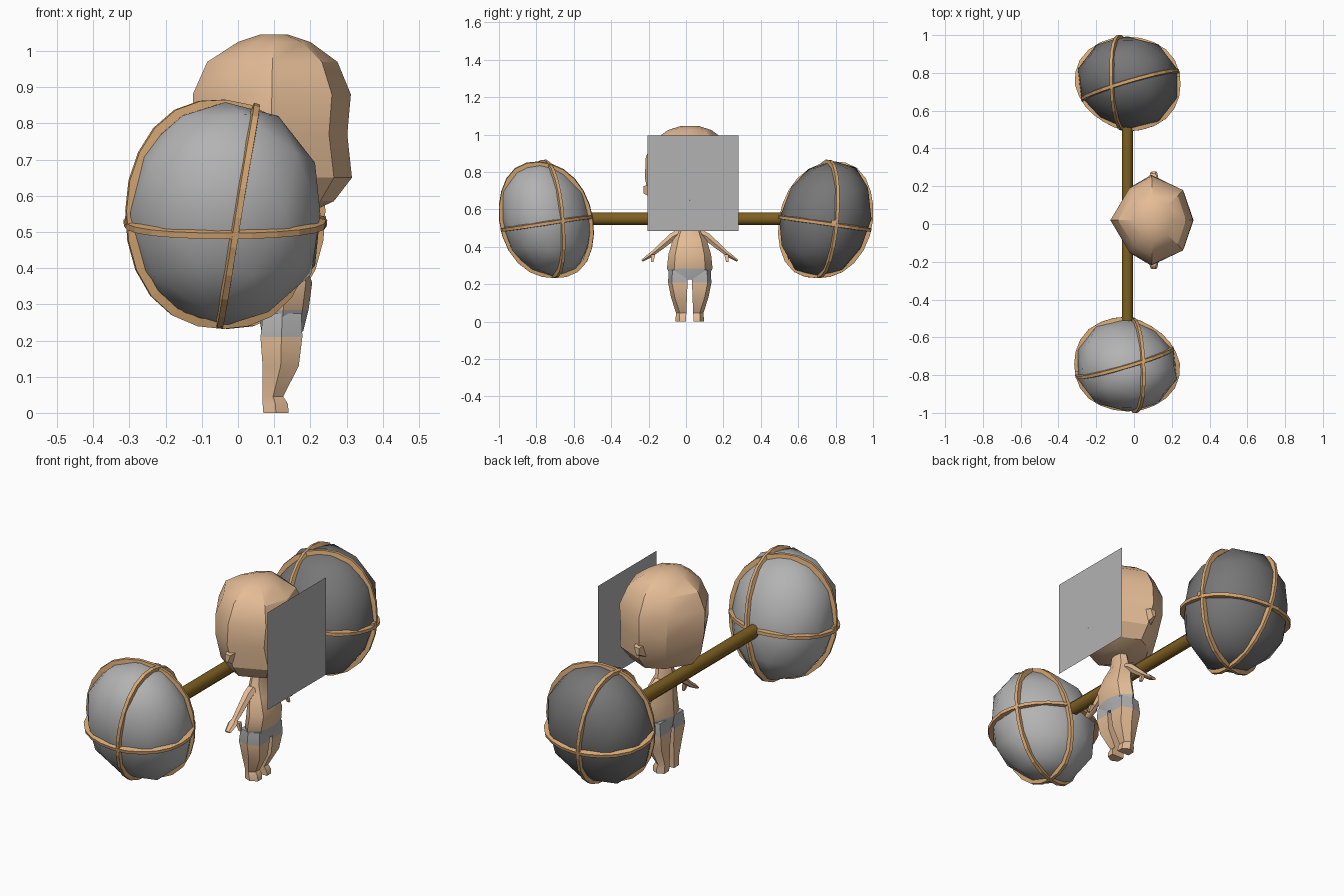
import bpy, bmesh, math
from mathutils import Vector

if "Cube" in bpy.data.objects:
    bpy.data.objects.remove(bpy.data.objects["Cube"])

def material(name, rgb):
    m = bpy.data.materials.new(name)
    m.diffuse_color = (*rgb, 1)
    m.use_nodes = True
    m.node_tree.nodes["Principled BSDF"].inputs["Base Color"].default_value = m.diffuse_color
    return m

SKIN = material("skin", (0.78, 0.505, 0.305))
STONE = material("stone grey", (0.45, 0.45, 0.45))
DARK = material("dark stone grey", (0.185, 0.185, 0.185))
ROPE = material("rope tan", (0.69, 0.40, 0.175))
WOOD = material("dark wood", (0.21, 0.115, 0.015))

CY = 0.02                                   # the figure's middle in y

def finish(name, bm, mats, smooth=None, rule=None):
    bmesh.ops.recalc_face_normals(bm, faces=bm.faces[:])
    if rule:
        for f in bm.faces:
            f.material_index = rule(f.calc_center_median())
    me = bpy.data.meshes.new(name)
    bm.to_mesh(me)
    bm.free()
    for m in mats:
        me.materials.append(m)
    ob = bpy.data.objects.new(name, me)
    bpy.context.collection.objects.link(ob)
    if smooth:
        bpy.ops.object.select_all(action='DESELECT')
        ob.select_set(True)
        bpy.context.view_layer.objects.active = ob
        bpy.ops.object.shade_smooth_by_angle(angle=math.radians(smooth))
    return ob

def loft(name, rings, mats, smooth=None, rule=None, closed=False):
    """Skin a list of equal point rings, capped unless it closes on itself."""
    bm = bmesh.new()
    vs = [[bm.verts.new(p) for p in r] for r in rings]
    n = len(vs[0])
    pairs = list(zip(vs, vs[1:])) + ([(vs[-1], vs[0])] if closed else [])
    for a, b in pairs:
        for i in range(n):
            j = (i + 1) % n
            bm.faces.new((a[i], a[j], b[j], b[i]))
    if not closed:
        bm.faces.new(vs[0])
        bm.faces.new(vs[-1])
    return finish(name, bm, mats, smooth, rule)

def oval(z, x0, x1, hw):
    """Eight-sided body section, flatter at the front (+x)."""
    half = [(1, 0), (.88, .68), (.5, 1), (.23, .72), (0, 0)]
    pts = half + [(a, -b) for a, b in half[3:0:-1]]
    return [(x0 + a * (x1 - x0), CY + b * hw, z) for a, b in pts]

# head
loft("head", [oval(*r) for r in [
    (.555, .03, .2, .09), (.585, -.05, .265, .165), (.65, -.10, .315, .215),
    (.77, -.12, .302, .24), (.88, -.125, .312, .235), (.97, -.085, .275, .19),
    (1.025, .0, .2, .115), (1.045, .06, .14, .05)]], [SKIN], 28)

# torso, with cloth below the waist
loft("torso", [oval(*r) for r in [
    (.225, .065, .18, .09), (.285, .055, .195, .122), (.36, .06, .205, .114),
    (.44, .06, .175, .09), (.50, .065, .145, .062), (.59, .08, .14, .04)]],
    [SKIN, STONE], 35, lambda c: int(c.z < .28))

for s, side in ((-1, "right"), (1, "left")):
    # small ears
    loft(side + "_ear", [[(x, CY + s * y, z) for x, z in sec] for y, sec in [
        (.20, [(.075, .665), (.11, .66), (.13, .735), (.075, .735)]),
        (.247, [(.085, .69), (.10, .685), (.115, .725), (.085, .725)])]], [SKIN], 60)

    # legs, the top belonging to the cloth
    loft(side + "_leg", [
        [(x0, CY + s * y0, z), (x1, CY + s * y0, z), (x1, CY + s * (y1 - .02), z),
         ((x0 + x1) / 2, CY + s * y1, z), (x0, CY + s * (y1 - .015), z)]
        for z, x0, x1, y0, y1 in [
            (0, .07, .14, .02, .075), (.025, .068, .138, .02, .075),
            (.045, .068, .125, .018, .073), (.13, .068, .168, .015, .1),
            (.21, .062, .178, .012, .116), (.275, .07, .175, .01, .112)]],
        [SKIN, STONE], 35, lambda c: int(c.z > .2))

    # arms with flat hands: path y, path z, half depth, half thickness
    loft(side + "_arm", [
        [(.105 + w * math.cos(t), CY + s * (y + .66 * h * math.sin(t)),
          z + .75 * h * math.sin(t))
         for t in (k * math.tau / 6 for k in range(6))]
        for y, z, w, h in [
            (.05, .475, .028, .026), (.09, .455, .026, .024), (.155, .40, .021, .019),
            (.195, .367, .017, .014), (.215, .352, .026, .014), (.255, .325, .017, .007)]],
        [SKIN], 40)
    loft(side + "_thumb", [
        [(x + a * r, CY + s * (y + b * r), z) for a, b in ((-1, -1), (1, -1), (1, 1), (-1, 1))]
        for x, y, z, r in [(.125, .195, .36, .011), (.14, .20, .32, .006)]], [SKIN])

# flat face plate just in front of the head
bm = bmesh.new()
bm.faces.new([bm.verts.new((.314, y, z)) for y, z in
              ((-.205, .485), (.28, .485), (.28, .995), (-.205, .995))])
finish("face_plate", bm, [STONE])

# carrying pole
BX, BZ = -.035, .55
loft("pole", [[(BX + .032 * math.cos(t), y, BZ + .036 * math.sin(t))
               for t in ((k + .5) * math.tau / 8 for k in range(8))]
              for y in (-.56, .56)], [WOOD], 50)

def on_rock(u, k, lift=0.0):
    """Map a unit direction to the boulder surface; k = -1 turns it half round."""
    u = u.normalized()
    p = 2.15
    r = sum(abs(c) ** p for c in u) ** (-1 / p)
    r *= 1 + .012 * math.sin(4 * u.x + 1) * math.cos(5 * u.y + 3 * u.z)
    r *= 1 - .24 * max(0, u.x) * max(0, u.y)          # flatter inner corner
    r += lift
    z = .308 * u.z * r
    x, y = .27 * u.x * r, .243 * u.y * r - .13 * z
    return Vector((BX + k * x, k * (y - .745), BZ + z))

# rope loops: plane normal and offset on the unit sphere
LOOPS = {"waist": ((0, -.11, 1), -.08),
         "lengthwise": ((.26, 0, -.049), .13),
         "crosswise": ((-.078, .24, -.015), .06)}

for k, side, stone in ((1, "front", STONE), (-1, "back", DARK)):
    # boulders
    bm = bmesh.new()
    bmesh.ops.create_icosphere(bm, subdivisions=2, radius=1)
    for v in bm.verts:
        v.co = on_rock(v.co, k, .012)
    finish(side + "_boulder", bm, [stone], 32)

    # ropes
    mid = Vector((BX, -k * .745, BZ))
    for label, (n, off) in LOOPS.items():
        n = Vector(n).normalized()
        a = n.orthogonal().normalized()
        b = n.cross(a)
        rad = math.sqrt(1 - off * off)
        pts = [on_rock(n * off + rad * (a * math.cos(t) + b * math.sin(t)), k)
               for t in (i * math.tau / 24 for i in range(24))]
        rings = []
        for i, p in enumerate(pts):
            tan = (pts[(i + 1) % 24] - pts[i - 1]).normalized()
            across = tan.cross(p - mid).normalized()
            out = across.cross(tan).normalized()
            rings.append([p + across * .012 * c + out * .012 * d
                          for c, d in ((-1, -1), (1, -1), (.7, 1), (-.7, 1))])
        loft(f"{side}_{label}_rope", rings, [ROPE], closed=True)

    # knot where two ropes cross
    c = on_rock(Vector((-1, -.2, -.06)), k)
    bm = bmesh.new()
    bmesh.ops.create_cube(bm, size=.024)
    bmesh.ops.translate(bm, verts=bm.verts[:], vec=c)
    finish(side + "_knot", bm, [ROPE])
